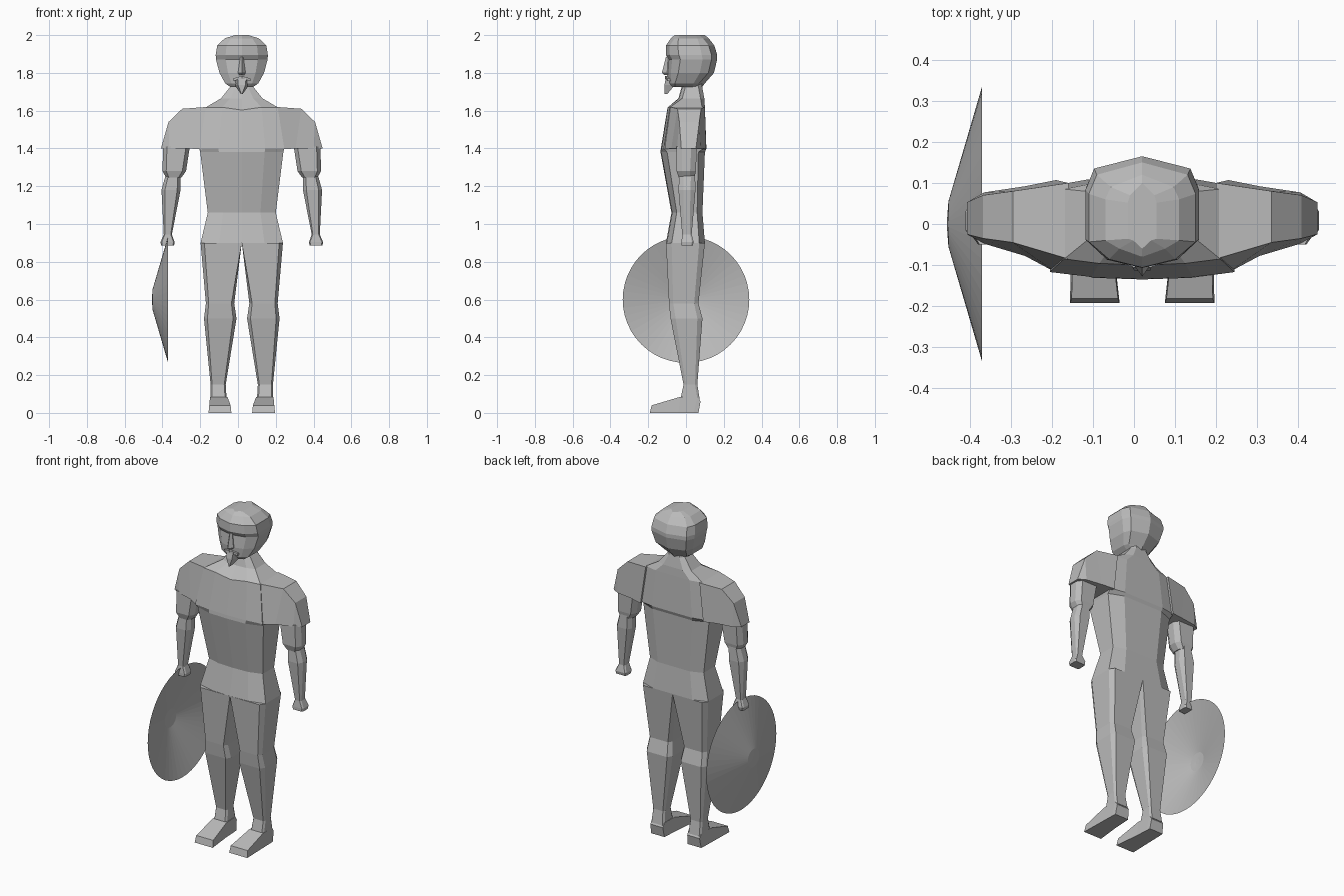
import bpy, bmesh, math

grey = bpy.data.materials.new("plain grey")
grey.diffuse_color = (0.5, 0.5, 0.5, 1)
CX = 0.02  # the body's own centre line


def loft(name, rings, mirror=False, cap=True, x=CX):
    """Skin a list of equal-length point rings."""
    bm = bmesh.new()
    vs = [[bm.verts.new(p) for p in r] for r in rings]
    n = len(rings[0])
    for a, b in zip(vs, vs[1:]):
        for i in range(n):
            j = (i + 1) % n
            bm.faces.new((a[i], a[j], b[j], b[i]))
    if cap:
        bm.faces.new(vs[0])
        bm.faces.new(vs[-1])
    bmesh.ops.recalc_face_normals(bm, faces=bm.faces)
    me = bpy.data.meshes.new(name)
    bm.to_mesh(me)
    bm.free()
    me.materials.append(grey)
    ob = bpy.data.objects.new(name, me)
    ob.location.x = x
    bpy.context.collection.objects.link(ob)
    if mirror:
        ob.modifiers.new("mirror", 'MIRROR').use_mirror_merge = False
    return ob


def sym(half):
    """Complete a half ring (centre front to centre back) across x = 0."""
    return half + [(-x, y, z) for x, y, z in half[-2:0:-1]]


def body_ring(z, w, f, b, c, dip=0):
    return sym([(0, f, z - dip), (.55 * w, f + .004, z), (w, f + c, z),
                (w, b - c, z), (.6 * w, b, z), (0, b, z)])


def head_ring(z, w, f, b):
    return sym([(0, f, z), (.62 * w, f + .02, z), (w, f + .4 * (b - f) - .04, z),
                (w, b - .3 * (b - f), z), (.85 * w, b - .03, z), (0, b, z)])


def limb_ring(z, x0, x1, y0, y1, c, ci=None):
    """Chamfered box section; ci is the chamfer on the inner side."""
    ci = c if ci is None else ci
    return [(x0 + ci, y0, z), (x1 - c, y0, z), (x1, y0 + c * 1.5, z), (x1, y1 - c * 1.5, z),
            (x1 - c, y1, z), (x0 + ci, y1, z), (x0, y1 - c * 1.5, z), (x0, y0 + c * 1.5, z)]


# Trunk from hips to neck
loft("torso", [body_ring(*r) for r in (
    (.90, .218, -.106, .10, .03),
    (1.06, .18, -.077, .087, .028),
    (1.38, .22, -.135, .10, .035),
    (1.40, .225, -.133, .108, .016),
    (1.618, .19, -.10, .10, .015, .015),
    (1.665, .11, -.04, .097, .02),
    (1.73, .058, -.022, .085, .02),
    (1.78, .052, -.02, .08, .02))])

# Shoulder caps: each section is (top x, z, y front, y back), (bottom ...)
loft("shoulder_sleeve", [
    [(t[0], t[2], t[1]), (t[0], t[3], t[1]), (b[0], b[3], b[1]), (b[0], b[2], b[1])]
    for t, b in (
        ((.18, 1.62, -.085, .10), (.21, 1.395, -.118, .107)),
        ((.315, 1.61, -.045, .08), (.285, 1.40, -.078, .092)),
        ((.388, 1.54, -.035, .07), (.385, 1.40, -.048, .077)),
        ((.427, 1.403, -.025, .053), (.426, 1.40, -.025, .053)))], mirror=True)

# Arms
loft("upper_arm", [limb_ring(*r) for r in (
    (1.41, .275, .416, -.05, .058, .02),
    (1.28, .295, .42, -.05, .052, .02),
    (1.245, .32, .40, -.038, .045, .015))], mirror=True)
loft("forearm_and_hand", [limb_ring(*r) for r in (
    (1.27, .325, .40, -.035, .048, .014),
    (1.18, .324, .425, -.04, .05, .018),
    (.945, .37, .413, -.02, .03, .006),
    (.905, .356, .43, -.024, .04, .006),
    (.887, .358, .428, -.024, .036, .006))], mirror=True)

# Legs
loft("leg", [limb_ring(*r) for r in (
    (.90, 0, .218, -.106, .10, .02, 0),
    (.58, .04, .19, -.09, .066, .015),
    (.50, .028, .20, -.082, .087, .018),
    (.15, .085, .165, -.013, .06, .008),
    (.07, .08, .167, -.03, .073, .008))], mirror=True)

# Feet, lofted from heel to toe: y top, y bottom, x0, x1, height
loft("foot", [
    [(x0, yb, 0), (x1, yb, 0), (x1 - .004, yt, h), (x0 + .004, yt, h)]
    for yt, yb, x0, x1, h in (
        (.077, .066, .078, .168, .06),
        (.06, .04, .076, .17, .085),
        (-.03, -.04, .072, .172, .085),
        (-.182, -.192, .055, .176, .04))], mirror=True)

# Head, with an overhanging brow
loft("head", [head_ring(*r) for r in (
    (1.725, .06, -.085, .085),
    (1.745, .088, -.097, .10),
    (1.80, .118, -.10, .148),
    (1.872, .137, -.093, .165),
    (1.895, .138, -.107, .165),
    (1.945, .13, -.106, .15),
    (1.983, .09, -.08, .12),
    (2.0, .035, -.06, .10))])

# Nose wedge
loft("nose", [[(-w, -.07, z), (-w, b, z), (0, f, z), (w, b, z), (w, -.07, z)]
              for z, w, b, f in ((1.885, .008, -.095, -.106),
                                 (1.80, .02, -.10, -.128),
                                 (1.79, .014, -.097, -.115))])

# Pointed beard
loft("beard", [[(-w, k, z), (-w * .5, f, z), (w * .5, f, z), (w, k, z)]
               for z, w, f, k in ((1.775, .045, -.106, -.07),
                                  (1.735, .038, -.114, -.06),
                                  (1.687, .004, -.114, -.10))])

# Moustache
loft("moustache", [[(x, -.08, z - .008), (x, y, z - .008), (x, y, z + .006), (x, -.08, z + .006)]
                   for x, y, z in ((-.045, -.097, 1.765), (0, -.112, 1.778), (.045, -.097, 1.765))])

# Round shield: shallow open cone with a small blunt centre
N = 48
loft("shield", [[(x, r * math.cos(2 * math.pi * i / N), .6 + r * math.sin(2 * math.pi * i / N))
                 for i in range(N)]
                for r, x in ((.335, -.37), (.055, -.452), (.015, -.455), (.001, -.455))],
     cap=False, x=0)
